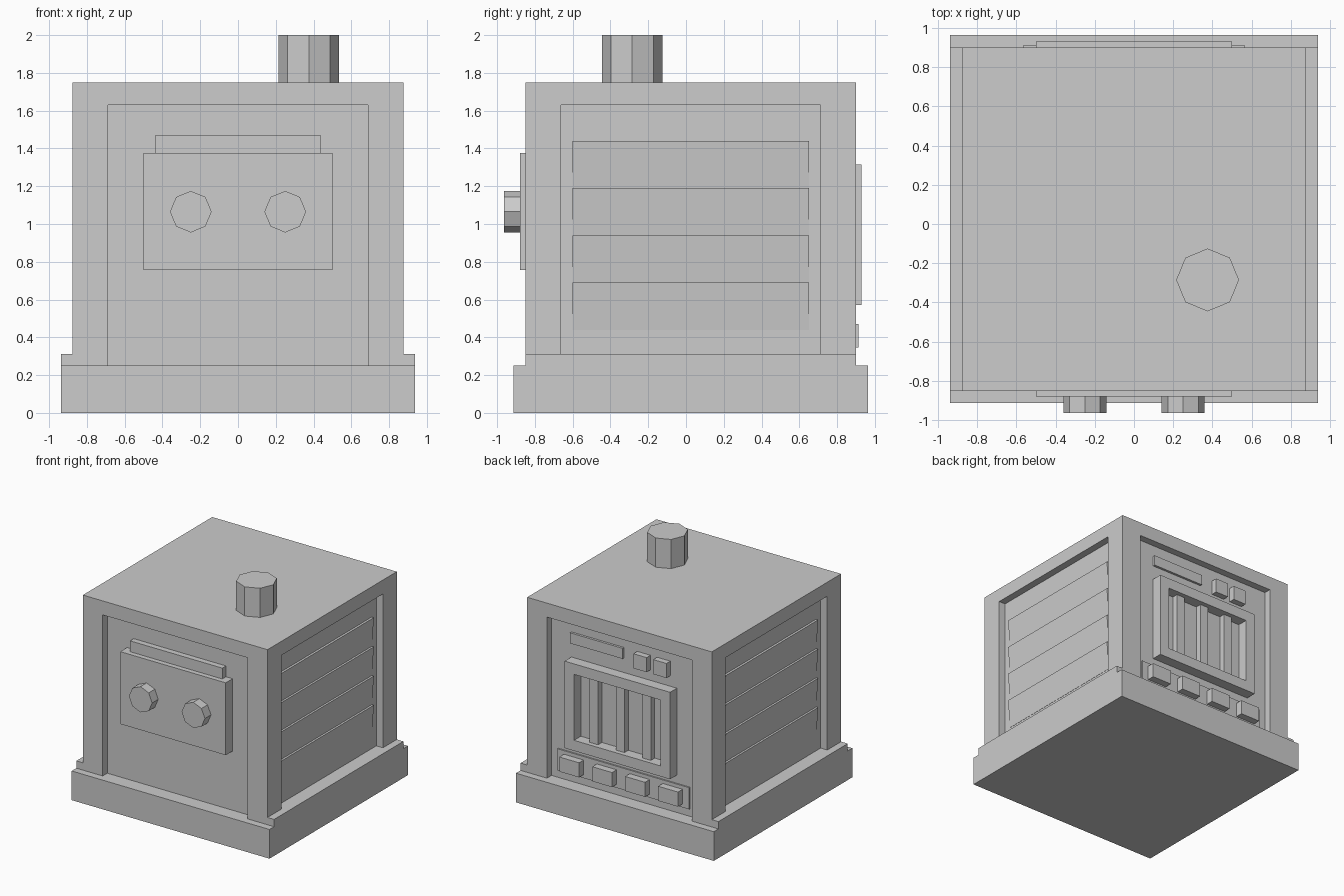
import bpy, bmesh, math
from mathutils import Matrix

if "Cube" in bpy.data.objects:
    bpy.data.objects.remove(bpy.data.objects["Cube"])

grey = bpy.data.materials.new("light_grey")
grey.diffuse_color = (0.604, 0.604, 0.604, 1)
grey.use_nodes = True
grey.node_tree.nodes["Principled BSDF"].inputs["Base Color"].default_value = grey.diffuse_color


def finish(name, bm):
    bmesh.ops.recalc_face_normals(bm, faces=bm.faces)
    mesh = bpy.data.meshes.new(name)
    bm.to_mesh(mesh)
    bm.free()
    mesh.materials.append(grey)
    obj = bpy.data.objects.new(name, mesh)
    bpy.context.collection.objects.link(obj)
    return obj


def box(name, x, y, z):
    """Box from (min, max) pairs."""
    bm = bmesh.new()
    bmesh.ops.create_cube(bm, size=1)
    for v in bm.verts:
        v.co = [r[0] if c < 0 else r[1] for c, r in zip(v.co, (x, y, z))]
    return finish(name, bm)


def octagon(name, center, radius, depth, turn=Matrix()):
    bm = bmesh.new()
    bmesh.ops.create_cone(bm, cap_ends=True, segments=8, radius1=radius,
                          radius2=radius, depth=depth)
    # first vertex on an axis
    a = math.atan2(*list(bm.verts)[0].co.yx)
    snap = Matrix.Rotation(-a, 4, 'Z')
    bmesh.ops.transform(bm, matrix=Matrix.Translation(center) @ turn @ snap, verts=bm.verts)
    return finish(name, bm)


def cut(target, cutter):
    mod = target.modifiers.new("cut", 'BOOLEAN')
    mod.operation = 'DIFFERENCE'
    mod.solver = 'EXACT'
    mod.object = cutter
    cutter.hide_render = True
    cutter.hide_viewport = True
    cutter.display_type = 'WIRE'


F, B = -0.85, 0.90            # body front and back
FF, BF = F + 0.0625, B - 0.0625   # recessed wall planes
SX = 0.8125                   # recessed side wall

# Base plinth and side lips
box("base", (-0.9375, 0.9375), (F - 0.0625, B + 0.0625), (0, 0.25))
for s, side in ((1, "right"), (-1, "left")):
    box("side_lip_" + side, sorted((s * 0.875, s * 0.9375)), (F, B), (0.25, 0.3125))

# Body with a recessed wall on each side
body = box("body", (-0.875, 0.875), (F, B), (0.25, 1.75))
cut(body, box("front_cutter", (-0.6875, 0.6875), (F - 0.1, FF), (0.1, 1.63)))
cut(body, box("back_cutter", (-0.6875, 0.6875), (BF, B + 0.1), (0.1, 1.63)))
cut(body, box("right_cutter", (SX, 1), (-0.6625, 0.7125), (0.3125, 1.63)))
cut(body, box("left_cutter", (-1, -SX), (-0.6625, 0.7125), (0.3125, 1.63)))

# Chimney
octagon("chimney", (0.375, -0.285, 1.87), 0.16, 0.26)

# Front control panel, trim strip and knobs
box("control_panel", (-0.5, 0.5), (-0.88, FF + 0.01), (0.757, 1.377))
box("panel_trim", (-0.4375, 0.4375), (-0.837, FF + 0.01), (1.37, 1.47))
for s, side in ((1, "right"), (-1, "left")):
    octagon("knob_" + side, (s * 0.25, -0.9163, 1.065), 0.11, 0.0925,
            Matrix.Rotation(math.pi / 2, 4, 'X'))

# Side louvres: wedges that lean out at the top
for s, side in ((1, "right"), (-1, "left")):
    bm = bmesh.new()
    for i in range(4):
        z = 0.44 + 0.25 * i
        profile = ((SX - 0.01, z), (SX + 0.002, z), (SX + 0.02, z + 0.25), (SX - 0.01, z + 0.25))
        face = bm.faces.new([bm.verts.new((s * x, -0.60, h)) for x, h in profile])
        ext = bmesh.ops.extrude_face_region(bm, geom=[face], use_keep_orig=True)["geom"]
        bmesh.ops.translate(bm, vec=(0, 1.25, 0),
                            verts=[g for g in ext if isinstance(g, bmesh.types.BMVert)])
    finish("louvres_" + side, bm)

# Back grille: frame with upright bars
back = BF - 0.01
frame = box("grille_frame", (-0.5, 0.5), (back, 0.93), (0.57, 1.315))
cut(frame, box("grille_cutter", (-0.41, 0.41), (BF, 1.1), (0.66, 1.225)))
for i, x in enumerate((-0.25, 0, 0.25)):
    box(f"grille_bar_{i + 1}", (x - 0.04, x + 0.04), (back, 0.89), (0.655, 1.23))

# Back label strip and small switches
box("label_strip", (0, 0.5), (back, BF + 0.02), (1.44, 1.53))
for i, x in enumerate((-0.25, -0.4375)):
    box(f"switch_{i + 1}", (x, x + 0.125), (back, 0.89), (1.405, 1.53))

# Back button row on a thin plate
box("button_plate", (-0.625, 0.625), (back, BF + 0.012), (0.315, 0.50))
for i in range(4):
    x = -0.5625 + 0.3125 * i
    box(f"button_{i + 1}", (x, x + 0.1875), (back, 0.912), (0.345, 0.47))
